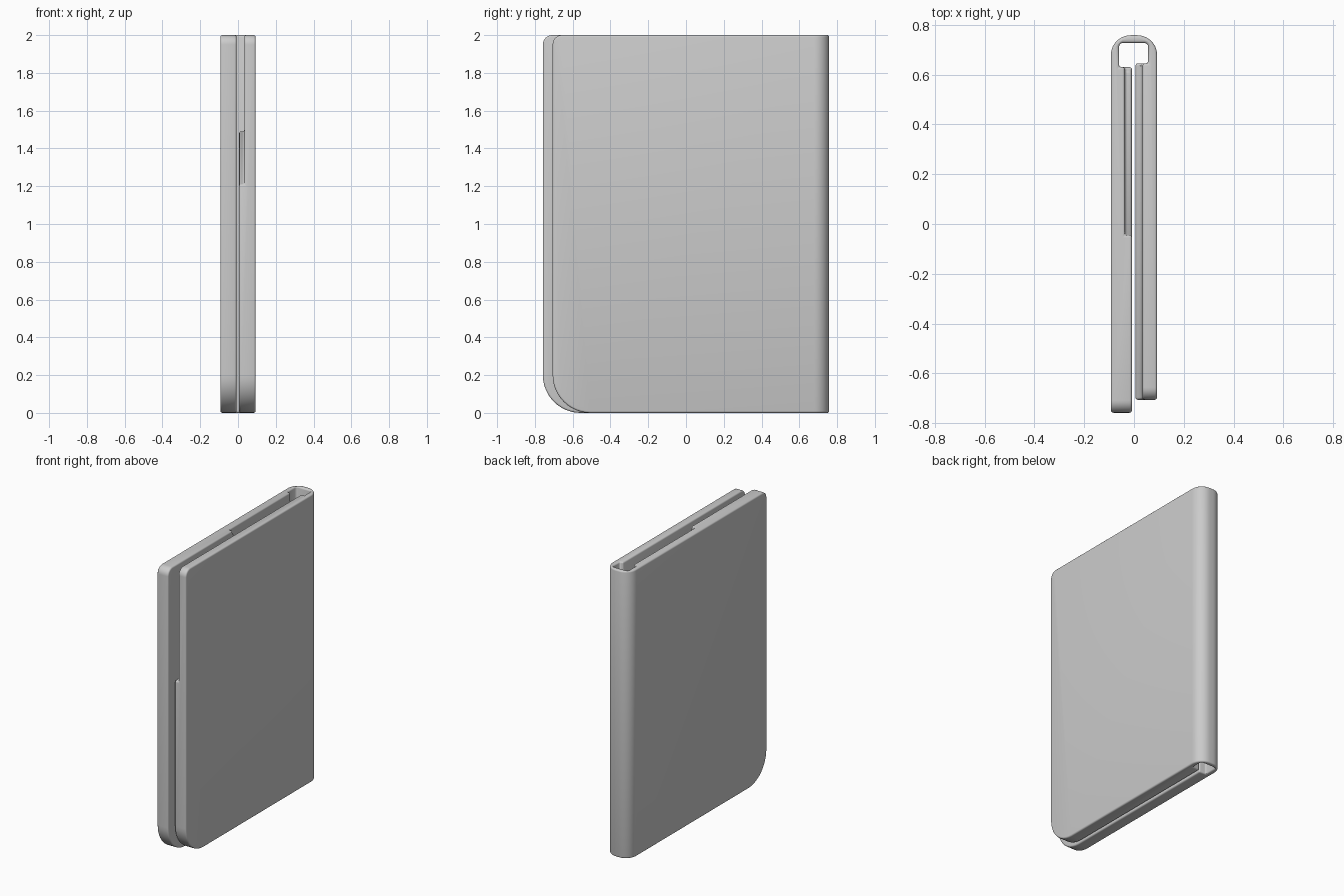
import bpy, bmesh
from math import sin, cos, pi

if "Cube" in bpy.data.objects:
    bpy.data.objects.remove(bpy.data.objects["Cube"])


def prism(name, pts, axis, lo, hi):
    """Extrude a 2D outline: axis 'z' takes (x, y) points, axis 'x' takes (y, z)."""
    place = (lambda a, b, t: (a, b, t)) if axis == 'z' else (lambda a, b, t: (t, a, b))
    bm = bmesh.new()
    rings = [[bm.verts.new(place(a, b, t)) for a, b in pts] for t in (lo, hi)]
    bm.faces.new(rings[0])
    bm.faces.new(rings[1])
    n = len(pts)
    for i in range(n):
        j = (i + 1) % n
        bm.faces.new((rings[0][i], rings[0][j], rings[1][j], rings[1][i]))
    bmesh.ops.recalc_face_normals(bm, faces=bm.faces)
    me = bpy.data.meshes.new(name)
    bm.to_mesh(me)
    bm.free()
    ob = bpy.data.objects.new(name, me)
    bpy.context.collection.objects.link(ob)
    return ob


def arc(cx, cy, r, a0, a1, n):
    return [(cx + r * cos(a0 + (a1 - a0) * i / n), cy + r * sin(a0 + (a1 - a0) * i / n))
            for i in range(n + 1)]


# folded cover: two thick leaves joined by a thin rounded spine
W, BACK, R = 0.093, 0.758, 0.08
LEFT_IN, RIGHT_IN = -0.008, 0.006
LEFT_FRONT, RIGHT_FRONT = -0.758, -0.706
outline = [(LEFT_IN, LEFT_FRONT), (-W, LEFT_FRONT)]
outline += arc(-W + R, BACK - R, R, pi, pi / 2, 10)
outline += arc(W - R, BACK - R, R, pi / 2, 0, 10)
outline += [(W, RIGHT_FRONT), (RIGHT_IN, RIGHT_FRONT), (RIGHT_IN, 0.645), (0.057, 0.645)]
outline += arc(0.042, 0.712, 0.015, 0, pi / 2, 3)
outline += arc(-0.045, 0.712, 0.015, pi / 2, pi, 3)
outline += [(-0.06, 0.63), (LEFT_IN, 0.63)]
cover = prism("folded_cover", outline, 'z', 0, 2)

# cutters that round the front corners of each leaf
cutters = []
for side, y, lo, hi in (("left", LEFT_FRONT, -0.15, -0.001), ("right", RIGHT_FRONT, -0.001, 0.15)):
    r = 0.2
    low = arc(y + r, r, r, pi, 1.5 * pi, 12) + [(y + r, -0.1), (y - 0.04, -0.1), (y - 0.04, r)]
    cutters.append(prism(side + "_bottom_corner_cutter", low, 'x', lo, hi))
    r = 0.05
    top = arc(y + r, 2 - r, r, pi, pi / 2, 8) + [(y + r, 2.1), (y - 0.04, 2.1), (y - 0.04, 2 - r)]
    cutters.append(prism(side + "_top_corner_cutter", top, 'x', lo, hi))

# cutters that leave slanted pockets on the inner faces
cutters.append(prism("left_pocket_cutter",
                     [(-0.045, 2.1), (-0.045, 1.985), (0.61, 1.0), (0.66, 1.0), (0.66, 2.1)],
                     'x', -0.037, 0.0))
cutters.append(prism("right_pocket_cutter",
                     [(-0.8, 1.19), (0.66, 1.495), (0.66, 2.1), (-0.8, 2.1)],
                     'x', -0.004, 0.034))

for c in cutters:
    m = cover.modifiers.new(c.name, 'BOOLEAN')
    m.operation = 'DIFFERENCE'
    m.solver = 'EXACT'
    m.object = c
    c.hide_render = True
    c.hide_set(True)

# softened edges
bev = cover.modifiers.new("soft_edges", 'BEVEL')
bev.width = 0.01
bev.segments = 3
bev.limit_method = 'ANGLE'
bev.angle_limit = 0.7
bev.use_clamp_overlap = False

bpy.context.view_layer.objects.active = cover
cover.select_set(True)
for m in list(cover.modifiers):
    bpy.ops.object.modifier_apply(modifier=m.name)
for c in cutters:
    bpy.data.objects.remove(c)
bpy.ops.object.shade_smooth_by_angle(angle=0.6)
